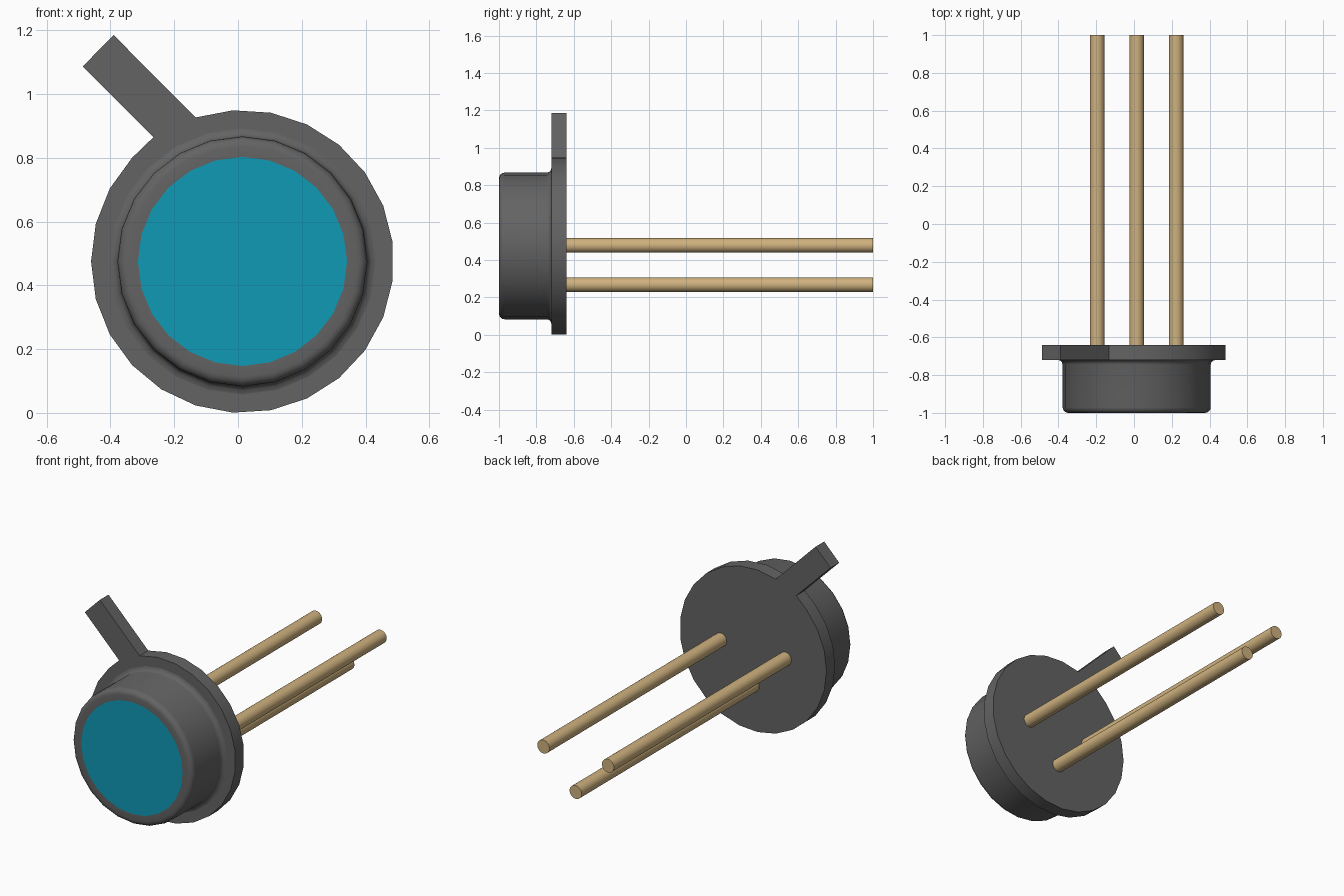
import bpy, bmesh, math

if "Cube" in bpy.data.objects:
    bpy.data.objects.remove(bpy.data.objects["Cube"], do_unlink=True)

CX, CZ = 0.014, 0.475      # axis of the can, running along y


def material(name, rgb):
    m = bpy.data.materials.new(name)
    m.use_nodes = True
    m.diffuse_color = (*rgb, 1)
    m.node_tree.nodes["Principled BSDF"].inputs["Base Color"].default_value = (*rgb, 1)
    return m


grey = material("dark grey metal", (0.125, 0.125, 0.125))
teal = material("teal glass", (0.005, 0.32, 0.46))
gold = material("pale gold", (0.62, 0.44, 0.21))


def finish(name, bm, mats):
    bmesh.ops.recalc_face_normals(bm, faces=bm.faces)
    me = bpy.data.meshes.new(name)
    bm.to_mesh(me)
    bm.free()
    for m in mats:
        me.materials.append(m)
    ob = bpy.data.objects.new(name, me)
    bpy.context.collection.objects.link(ob)
    bpy.ops.object.select_all(action="DESELECT")
    ob.select_set(True)
    bpy.context.view_layer.objects.active = ob
    bpy.ops.object.shade_smooth_by_angle(angle=math.radians(32))
    return ob


def lathe(name, profile, sides, mats, cx=CX, cz=CZ, front_index=0):
    """Closed turned part about a y axis; profile is (radius, y), front cap first."""
    bm = bmesh.new()
    rings = []
    for r, y in profile:
        rings.append([bm.verts.new((cx + r * math.cos(i * math.tau / sides), y,
                                    cz + r * math.sin(i * math.tau / sides)))
                      for i in range(sides)])
    for a, b in zip(rings, rings[1:]):
        for i in range(sides):
            j = (i + 1) % sides
            bm.faces.new((a[i], a[j], b[j], b[i]))
    bm.faces.new(rings[0]).material_index = front_index
    bm.faces.new(rings[-1])
    return finish(name, bm, mats)


# Can with rounded rim, small root fillet and a flush round window
rim = [(0.362 + 0.03 * math.sin(t), -0.97 - 0.03 * math.cos(t))
       for t in (k * math.pi / 8 for k in range(5))]
root = [(0.417 - 0.025 * math.cos(t), -0.745 + 0.025 * math.sin(t))
        for t in (k * math.pi / 6 for k in range(4))]
lathe("can", [(0.328, -1.0)] + rim + root + [(0.417, -0.70)], 24,
      [grey, teal], front_index=1)

# Flange: 25-sided disc whose outline runs out into a diagonal locating tab
R, N = 0.475, 25
outline = []
for k in range(N):
    if k == 4:             # this corner gives way to the tab
        continue
    a = math.pi - k * math.tau / N
    outline.append((CX + R * math.cos(a), CZ + R * math.sin(a)))
    if k == 3:
        outline += [(-0.265, 0.865), (-0.487, 1.087), (-0.39, 1.185)]
bm = bmesh.new()
face = bm.faces.new([bm.verts.new((x, -0.72, z)) for x, z in outline])
ext = bmesh.ops.extrude_face_region(bm, geom=[face], use_keep_orig=True)
bmesh.ops.translate(bm, vec=(0, 0.08, 0),
                    verts=[v for v in ext["geom"] if isinstance(v, bmesh.types.BMVert)])
finish("flange_with_tab", bm, [grey])

# Three lead pins
for name, x, z in (("right_pin", -0.195, 0.478), ("left_pin", 0.223, 0.478),
                   ("lower_pin", CX, 0.268)):
    lathe(name, [(0.039, -0.66), (0.039, 1.0)], 24, [gold], cx=x, cz=z)
